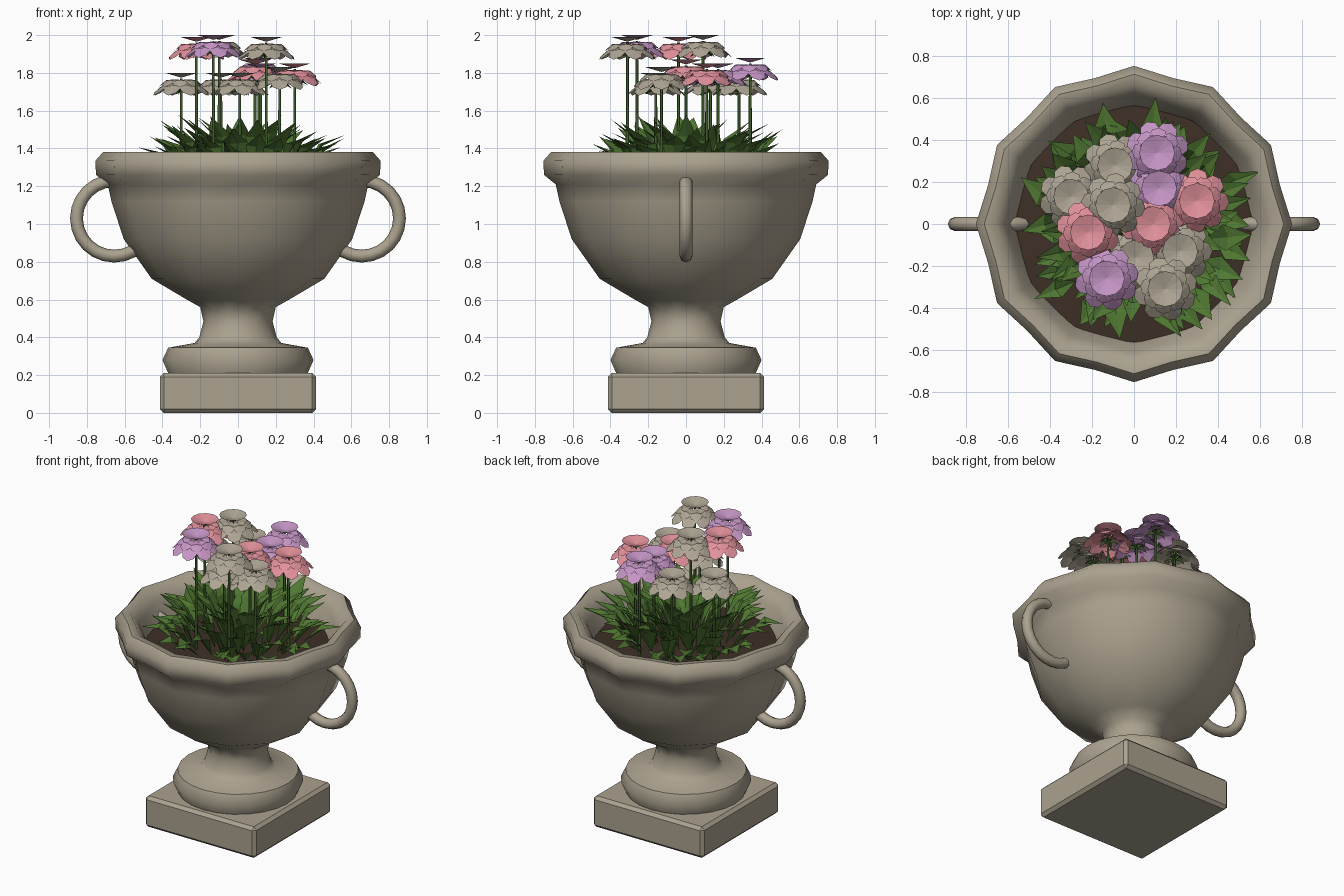
import bpy, bmesh, math, random
from math import sin, cos, pi
from mathutils import Vector, Matrix

if "Cube" in bpy.data.objects:
    bpy.data.objects.remove(bpy.data.objects["Cube"])

random.seed(7)


def material(name, rgb):
    m = bpy.data.materials.new(name)
    lin = [(c / 255 / 12.92) if c < 11 else ((c / 255 + 0.055) / 1.055) ** 2.4 for c in rgb]
    m.diffuse_color = (*lin, 1)
    m.use_nodes = True
    m.node_tree.nodes["Principled BSDF"].inputs["Base Color"].default_value = m.diffuse_color
    return m


STONE = material("stone", (171, 162, 143))
SOIL = material("soil", (62, 48, 38))
LEAF = material("leaf green", (80, 120, 50))
STEM = material("stem green", (62, 92, 42))
CREAM = material("grey cream petal", (174, 165, 148))
PINK = material("pink petal", (226, 145, 155))
LILAC = material("lilac petal", (198, 150, 198))


def finish(bm, name, mat, smooth=None):
    me = bpy.data.meshes.new(name)
    bm.to_mesh(me)
    bm.free()
    me.materials.append(mat)
    ob = bpy.data.objects.new(name, me)
    bpy.context.collection.objects.link(ob)
    if smooth:
        bpy.ops.object.select_all(action='DESELECT')
        ob.select_set(True)
        bpy.context.view_layer.objects.active = ob
        bpy.ops.object.shade_smooth_by_angle(angle=math.radians(smooth))
    return ob


def lathe(name, profile, mat, smooth, seg=24):
    """Revolve (radius, z, flute) rows; flute pulls in every second column."""
    bm = bmesh.new()
    rows = []
    for r, z, flute in profile:
        rows.append([bm.verts.new((r * (1 - flute * (i % 2)) * cos(2 * pi * i / seg),
                                   r * (1 - flute * (i % 2)) * sin(2 * pi * i / seg), z))
                     for i in range(seg)])
    for a, b in zip(rows, rows[1:]):
        for i in range(seg):
            j = (i + 1) % seg
            bm.faces.new((a[i], a[j], b[j], b[i]))
    bm.faces.new(rows[0][::-1])
    bm.faces.new(rows[-1])
    return finish(bm, name, mat, smooth)


# Square plinth with bevelled edges
bm = bmesh.new()
bmesh.ops.create_cube(bm, size=1, matrix=Matrix.Translation((0, 0, 0.105))
                      @ Matrix.Diagonal((0.826, 0.826, 0.21, 1)))
bmesh.ops.bevel(bm, geom=bm.edges[:], offset=0.02, segments=1, affect='EDGES')
finish(bm, "plinth", STONE)

# Urn: round foot, fluted bowl and scalloped rim, then the inner wall
lathe("urn", [(0.365, 0.20, 0), (0.40, 0.28, 0), (0.37, 0.345, 0), (0.23, 0.37, 0),
              (0.205, 0.40, 0.02), (0.183, 0.485, 0.03), (0.20, 0.56, 0.04),
              (0.28, 0.605, 0.04), (0.457, 0.71, 0.04), (0.605, 0.92, 0.04),
              (0.67, 1.12, 0.04), (0.69, 1.21, 0.04), (0.752, 1.26, 0.045),
              (0.755, 1.335, 0.045), (0.715, 1.38, 0.045), (0.665, 1.375, 0.04),
              (0.615, 1.31, 0.04), (0.57, 1.20, 0.03), (0.55, 1.15, 0.03)], STONE, 50)

# Soil disc
lathe("soil", [(0.56, 1.16, 0), (0.565, 1.20, 0), (0.30, 1.22, 0)], SOIL, 40)

# Ring handles on both sides
for side, label in ((-1, "left"), (1, "right")):
    bpy.ops.mesh.primitive_torus_add(location=(side * 0.655, 0, 1.03), rotation=(pi / 2, 0, 0),
                                     major_radius=0.2, minor_radius=0.034,
                                     major_segments=24, minor_segments=8)
    ob = bpy.context.object
    ob.name = label + "_handle"
    ob.data.materials.append(STONE)
    bpy.ops.object.shade_smooth_by_angle(angle=math.radians(60))


def leaf(bm, base, ang, length, width, rise, droop=0.0):
    """Pointed leaf folded along its midrib."""
    out = Vector((cos(ang), sin(ang), 0))
    side = Vector((-sin(ang), cos(ang), 0)) * width / 2
    up = Vector((0, 0, 1))
    mid = base + out * length * 0.5 + up * rise * 0.65
    tip = base + out * length + up * (rise - droop)
    b, m, t = (bm.verts.new(p) for p in (base, mid, tip))
    for s in (-1, 1):
        e = bm.verts.new(base + out * length * 0.42 + side * s + up * (rise * 0.6 + 0.02))
        for tri in ((b, m, e), (m, t, e)):
            bm.faces.new(tri if s < 0 else tri[::-1]).normal_update()
    return tip


# Foliage in rings: (count, base radius, length, rise)
bm = bmesh.new()
for count, r0, length, rise in ((30, 0.36, 0.21, 0.13), (28, 0.31, 0.22, 0.24),
                                (24, 0.22, 0.22, 0.27), (18, 0.13, 0.20, 0.29),
                                (12, 0.04, 0.18, 0.31)):
    for i in range(count):
        a = 2 * pi * (i + random.uniform(-0.4, 0.4)) / count
        r = r0 + random.uniform(-0.05, 0.04)
        base = Vector((r * cos(a) + 0.01, r * sin(a), 1.21 + random.uniform(0, 0.05)))
        leaf(bm, base, a + random.uniform(-0.5, 0.5), length * random.uniform(0.8, 1.2),
             random.uniform(0.09, 0.13), rise * random.uniform(0.75, 1.2),
             random.uniform(0, 0.05))
finish(bm, "foliage", LEAF)


def petal_ring(bm, c, count, turn, z0, r1, z1, r2, z2, w):
    """Ring of rounded drooping petals around point c."""
    for i in range(count):
        a = 2 * pi * (i + turn) / count
        pts = ((0.015, 0, z0), (r1, -w, z1), (r2 * 0.9, -w * 0.75, (z1 + 2 * z2) / 3),
               (r2, 0, z2), (r2 * 0.9, w * 0.75, (z1 + 2 * z2) / 3), (r1, w, z1))
        v = [bm.verts.new(c + Vector((x * cos(a) - y * sin(a), x * sin(a) + y * cos(a), z)))
             for x, y, z in pts]
        m = bm.verts.new(c + Vector((r1 * cos(a), r1 * sin(a), z1 + 0.008)))
        for k in range(6):
            bm.faces.new((v[k], v[(k + 1) % 6], m))


# Flowers: (x, y, top height, colour)
flowers = [(0.11, 0.34, 1.88, LILAC), (0.12, 0.17, 1.85, LILAC), (-0.13, -0.26, 2.0, LILAC),
           (0.30, 0.11, 1.85, PINK), (0.09, 0.0, 1.87, PINK), (-0.22, -0.04, 1.99, PINK),
           (-0.09, 0.28, 1.80, CREAM), (-0.30, 0.13, 1.80, CREAM), (-0.10, 0.09, 2.0, CREAM),
           (0.22, -0.13, 1.83, CREAM), (0.15, -0.31, 1.99, CREAM), (0.01, -0.16, 1.80, CREAM)]
stems, sepals = bmesh.new(), bmesh.new()
for n, (x, y, top, mat) in enumerate(flowers, 1):
    c = Vector((x, y, top))
    turn = random.random()
    bm = bmesh.new()
    petal_ring(bm, c, 8, turn, -0.05, 0.10, -0.075, 0.155, -0.12, 0.05)
    petal_ring(bm, c, 8, turn + 0.5, -0.035, 0.08, -0.045, 0.12, -0.075, 0.042)
    # shallow cup in the middle
    hub = bm.verts.new(c - Vector((0, 0, 0.025)))
    ring = [bm.verts.new(c + Vector((0.085 * cos(2 * pi * i / 12), 0.085 * sin(2 * pi * i / 12), 0)))
            for i in range(12)]
    for i in range(12):
        bm.faces.new((hub, ring[i], ring[(i + 1) % 12]))
    finish(bm, "flower_%d" % n, mat)
    # stem and the green star under the petals
    h = top - 0.03 - 1.2
    bmesh.ops.create_cone(stems, segments=6, radius1=0.010, radius2=0.007, depth=h,
                          matrix=Matrix.Translation((x, y, 1.2 + h / 2)))
    for k in range(5):
        leaf(sepals, c - Vector((0, 0, 0.10)), 2 * pi * (k + turn) / 5, 0.07, 0.03, 0.005, 0.02)
finish(stems, "stems", STEM, 60)
finish(sepals, "sepals", STEM)
